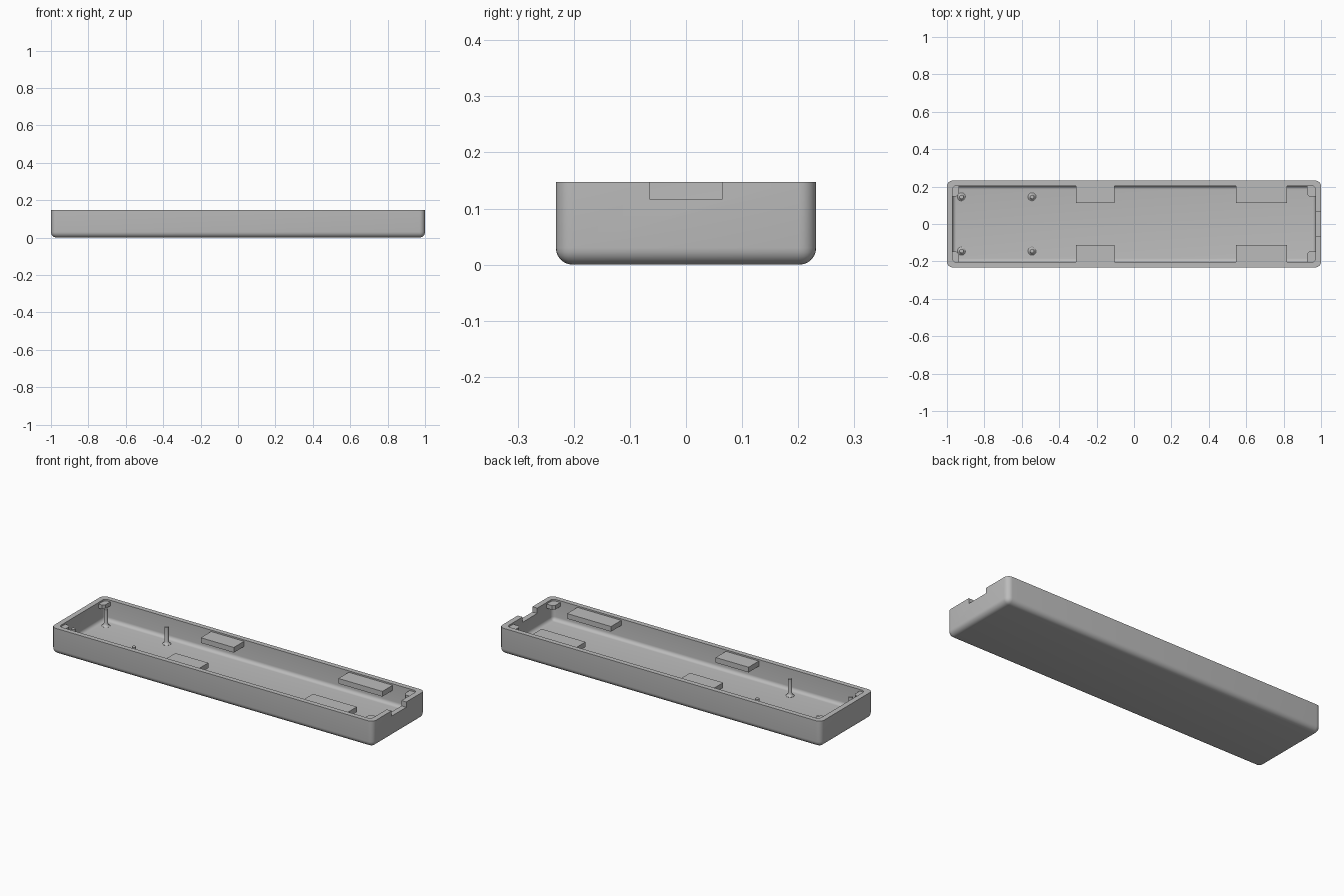
import bpy, bmesh
from mathutils import Vector

if "Cube" in bpy.data.objects:
    bpy.data.objects.remove(bpy.data.objects["Cube"], do_unlink=True)

gray = bpy.data.materials.new("plain gray")
gray.use_nodes = True
COLOR = (0.5, 0.5, 0.5, 1)
gray.diffuse_color = COLOR
gray.node_tree.nodes["Principled BSDF"].inputs["Base Color"].default_value = COLOR

LENGTH, WIDTH, HEIGHT, WALL = 1.0, 0.232, 0.147, 0.03
IN_X, IN_Y = LENGTH - WALL, WIDTH - 0.028


def finish(name, bm, smooth=False):
    bmesh.ops.recalc_face_normals(bm, faces=bm.faces)
    mesh = bpy.data.meshes.new(name)
    bm.to_mesh(mesh)
    bm.free()
    mesh.materials.append(gray)
    obj = bpy.data.objects.new(name, mesh)
    bpy.context.collection.objects.link(obj)
    if smooth:
        shade(obj)
    return obj


def activate(obj):
    bpy.ops.object.select_all(action="DESELECT")
    obj.select_set(True)
    bpy.context.view_layer.objects.active = obj


def shade(obj):
    activate(obj)
    bpy.ops.object.shade_smooth_by_angle(angle=0.6)


def box(name, low, high, radius=0):
    """Box between two corners; a radius rounds every edge except the top rim."""
    bm = bmesh.new()
    bmesh.ops.create_cube(bm, size=1)
    low, high = Vector(low), Vector(high)
    for v in bm.verts:
        v.co = (low + high) / 2 + v.co * (high - low)
    if radius:
        edges = [e for e in bm.edges if min(v.co.z for v in e.verts) < high.z - 1e-5]
        bmesh.ops.bevel(bm, geom=edges, offset=radius, segments=6,
                        profile=0.5, affect="EDGES")
    return finish(name, bm)


def prism(name, outline, bottom, top):
    bm = bmesh.new()
    face = bm.faces.new([bm.verts.new((x, y, bottom)) for x, y in outline])
    side = bmesh.ops.extrude_face_region(bm, geom=[face])
    verts = [g for g in side["geom"] if isinstance(g, bmesh.types.BMVert)]
    bmesh.ops.translate(bm, verts=verts, vec=(0, 0, top - bottom))
    return finish(name, bm)


def cut(target, cutter):
    activate(target)
    mod = target.modifiers.new("cut", "BOOLEAN")
    mod.operation, mod.solver, mod.object = "DIFFERENCE", "EXACT", cutter
    bpy.ops.object.modifier_apply(modifier=mod.name)
    bpy.data.objects.remove(cutter, do_unlink=True)


# Tray shell: rounded block, hollowed, with a notch in one end wall
shell = box("tray_shell", (-LENGTH, -WIDTH, 0), (LENGTH, WIDTH, HEIGHT), 0.03)
cut(shell, box("cavity", (-IN_X, -IN_Y, WALL), (IN_X, IN_Y, 0.2), 0.02))
cut(shell, box("notch", (0.9, -0.065, 0.117), (1.1, 0.065, 0.2)))
shade(shell)


def pin(name, x, y):
    """Round post with a flared foot, spun from its profile."""
    bm = bmesh.new()
    profile = [(0, 0.025), (0.022, 0.025), (0.022, 0.031), (0.015, 0.036),
               (0.011, 0.045), (0.011, 0.125), (0, 0.125)]
    verts = [bm.verts.new((r, 0, z)) for r, z in profile]
    edges = [bm.edges.new(pair) for pair in zip(verts, verts[1:])]
    bmesh.ops.spin(bm, geom=verts + edges, cent=(0, 0, 0), axis=(0, 0, 1),
                   angle=6.283185, steps=20)
    bmesh.ops.remove_doubles(bm, verts=bm.verts, dist=1e-4)
    bmesh.ops.translate(bm, verts=bm.verts, vec=(x, y, 0))
    finish(name, bm, smooth=True)


for side, s in (("back", 1), ("front", -1)):
    # Ledges along the long walls
    for label, x0, x1 in (("middle", -0.31, -0.105), ("end", 0.545, 0.818)):
        ys = sorted((s * 0.113, s * (IN_Y + 0.005)))
        box(f"{side}_{label}_ledge", (x0, ys[0], 0.11), (x1, ys[1], 0.139))
    # Mounting pins
    for label, x in (("end", -0.922), ("inner", -0.545)):
        pin(f"{side}_{label}_pin", x, s * 0.145)
    # Chamfered corner blocks under the rim
    for label, e, w in (("left", 1, 0.046), ("right", -1, 0.034)):
        x, y, d = IN_X + 0.005, IN_Y + 0.005, 0.056
        a, b = IN_X - w, IN_Y - d
        outline = [(x, y), (a, y), (a, b + 0.014), (a + 0.012, b), (x, b)]
        prism(f"{side}_{label}_corner_block",
              [(e * px, s * py) for px, py in outline], 0.115, 0.138)
